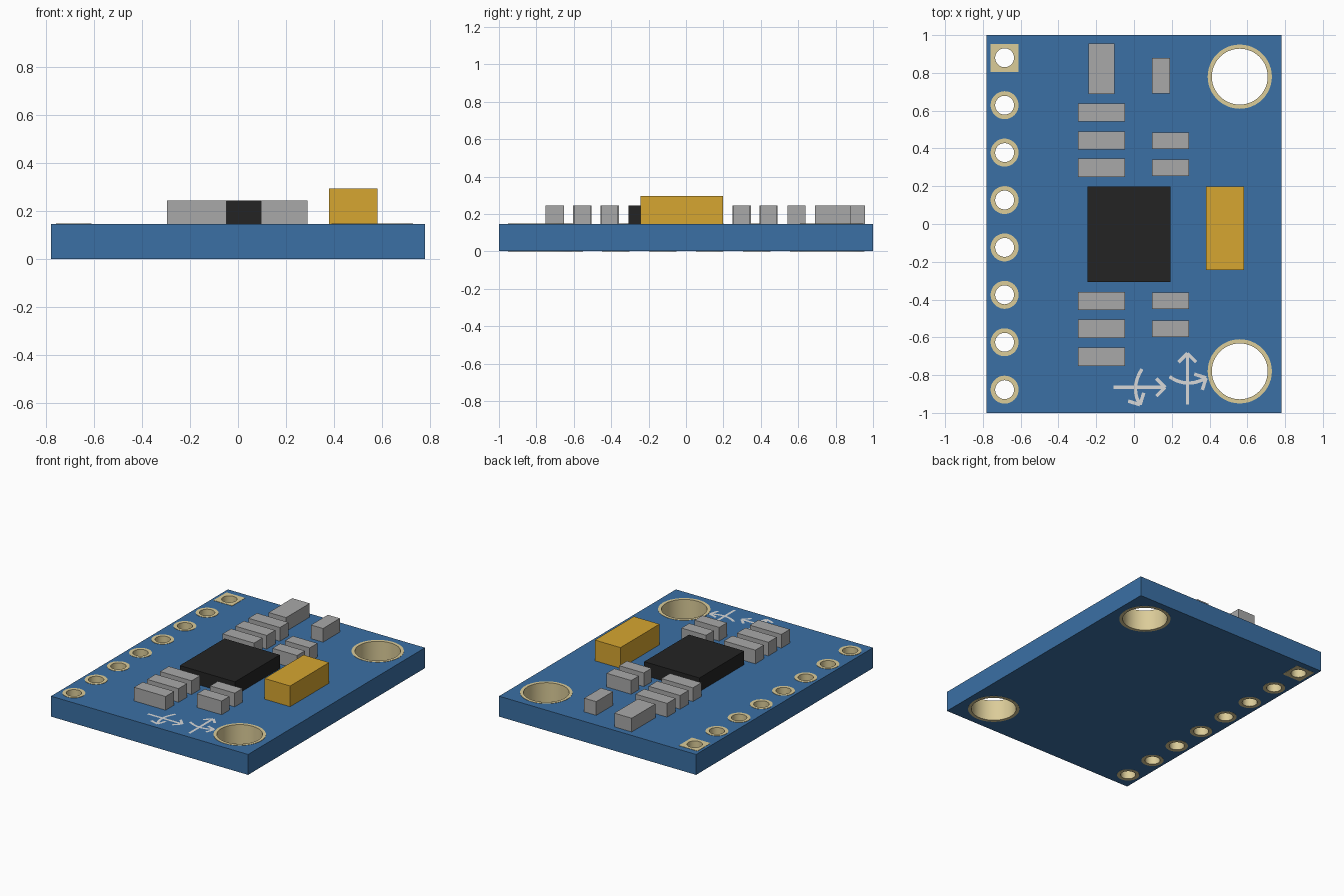
import bpy, bmesh, math
from mathutils import Vector

if "Cube" in bpy.data.objects:
    bpy.data.objects.remove(bpy.data.objects["Cube"], do_unlink=True)


def material(name, srgb):
    col = [((c + 0.055) / 1.055) ** 2.4 for c in srgb] + [1]
    m = bpy.data.materials.new(name)
    m.use_nodes = True
    m.diffuse_color = col
    m.node_tree.nodes["Principled BSDF"].inputs["Base Color"].default_value = col
    return m


BLUE = material("board blue", (0.23, 0.44, 0.645))
TAN = material("pad tan", (0.86, 0.80, 0.60))
GREY = material("component grey", (0.66, 0.66, 0.66))
BLACK = material("chip black", (0.14, 0.14, 0.14))
GOLD = material("capacitor gold", (0.84, 0.65, 0.19))
WHITE = material("marking white", (0.85, 0.85, 0.85))
TOP = 0.147


def finish(name, bm, mat):
    bmesh.ops.recalc_face_normals(bm, faces=bm.faces)
    me = bpy.data.meshes.new(name)
    bm.to_mesh(me)
    bm.free()
    me.materials.append(mat)
    ob = bpy.data.objects.new(name, me)
    bpy.context.collection.objects.link(ob)
    return ob


def box(name, x0, x1, y0, y1, z0, z1, mat):
    bm = bmesh.new()
    bmesh.ops.create_cube(bm, size=1)
    for v in bm.verts:
        v.co = ((x0 + x1) / 2 + v.co.x * (x1 - x0),
                (y0 + y1) / 2 + v.co.y * (y1 - y0),
                (z0 + z1) / 2 + v.co.z * (z1 - z0))
    return finish(name, bm, mat)


def loft(bm, x, y, profile, n, square=False):
    """Closed tube around a vertical axis; the outer wall may be square."""
    rings = []
    for r, z, outer in profile:
        ring = []
        for i in range(n):
            c, s = math.cos(math.tau * i / n), math.sin(math.tau * i / n)
            k = r / max(abs(c), abs(s)) if square and outer else r
            ring.append(bm.verts.new((x + k * c, y + k * s, z)))
        rings.append(ring)
    for a, b in zip(rings, rings[1:] + rings[:1]):
        for i in range(n):
            j = (i + 1) % n
            bm.faces.new((a[i], a[j], b[j], b[i]))


# Hole layout: x, y, hole radius, pad radius, square pad
holes = [(-0.685, 0.88 - 0.251 * i, 0.05, 0.074, i == 0) for i in range(8)]
holes += [(0.56, s * 0.78, 0.148, 0.17, False) for s in (1, -1)]

# Board with drilled holes
board = box("board", -0.78, 0.78, -1, 1, 0.001, TOP, BLUE)
bm = bmesh.new()
for x, y, r, pad, sq in holes:
    made = bmesh.ops.create_cone(bm, cap_ends=True, segments=48, radius1=r + 0.008,
                                 radius2=r + 0.008, depth=1)
    bmesh.ops.translate(bm, verts=made["verts"], vec=(x, y, 0))
cutter = finish("drill_cutter", bm, BLUE)
cutter.hide_render = True
mod = board.modifiers.new("drill", "BOOLEAN")
mod.operation = "DIFFERENCE"
mod.solver = "EXACT"
mod.object = cutter
bpy.context.view_layer.objects.active = board
bpy.ops.object.modifier_apply(modifier=mod.name)
bpy.data.objects.remove(cutter, do_unlink=True)

# Plated holes: a lined bore with a thin flange on both faces
for i, (x, y, r, pad, sq) in enumerate(holes):
    bm = bmesh.new()
    w = r + 0.008
    loft(bm, x, y, [(r, 0, False), (pad, 0, True), (pad, 0.001, True), (w, 0.001, False),
                    (w, TOP, False), (pad, TOP, True), (pad, TOP + 0.002, True),
                    (r, TOP + 0.002, False)], 48, sq)
    ob = finish("pin_pad_%d" % (i + 1) if i < 8 else "mounting_hole_%d" % (i - 7), bm, TAN)
    bpy.ops.object.select_all(action="DESELECT")
    ob.select_set(True)
    bpy.context.view_layer.objects.active = ob
    bpy.ops.object.shade_smooth_by_angle(angle=math.radians(30))

# Main chip and capacitor
box("main_chip", -0.245, 0.192, -0.308, 0.198, TOP, 0.245, BLACK)
box("gold_capacitor", 0.38, 0.583, -0.243, 0.198, TOP, 0.295, GOLD)

# Small grey components, by column
columns = {
    "left_row": (-0.297, -0.048, 0.097, (0.59, 0.442, 0.298, -0.408, -0.555, -0.702)),
    "right_row": (0.095, 0.29, 0.088, (0.44, 0.298, -0.407, -0.555)),
    "large_end": (-0.24, -0.102, 0.267, (0.823,)),
    "small_end": (0.095, 0.19, 0.19, (0.785,)),
}
for name, (x0, x1, depth, ys) in columns.items():
    for i, y in enumerate(ys):
        box("%s_component_%d" % (name, i + 1), x0, x1, y - depth / 2, y + depth / 2,
            TOP, 0.245, GREY)


# Painted direction arrows: flat strips following a path
def strip(bm, pts, w=0.018):
    pts = [Vector(p) for p in pts]
    pairs = []
    for i, p in enumerate(pts):
        d = (pts[min(i + 1, len(pts) - 1)] - pts[max(i - 1, 0)]).normalized()
        n = Vector((-d.y, d.x)) * w / 2
        pairs.append([bm.verts.new((*(p + s * n), TOP + 0.002)) for s in (1, -1)])
    for a, b in zip(pairs, pairs[1:]):
        bm.faces.new((a[0], a[1], b[1], b[0]))


def arrow(name, start, mid, end, head=0.066):
    a, m, b = Vector(start), Vector(mid), Vector(end)
    ctrl = 2 * m - (a + b) / 2
    path = [a * (1 - t) ** 2 + ctrl * 2 * t * (1 - t) + b * t * t
            for t in (i / 10 for i in range(11))]
    bm = bmesh.new()
    strip(bm, path)
    back = (path[-2] - b).normalized() * head
    ends = []
    for s in (1, -1):
        c, k = math.cos(math.pi / 4), s * math.sin(math.pi / 4)
        ends.append(b + Vector((back.x * c - back.y * k, back.x * k + back.y * c)))
    for e in ends:
        strip(bm, [e, b])
    ob = finish(name, bm, WHITE)
    for p in ob.data.polygons:
        if p.normal.z < 0:
            p.flip()


arrow("side_arrow", (-0.108, -0.865), (0.028, -0.865), (0.165, -0.865))
arrow("side_turn_arrow", (0.042, -0.768), (0.008, -0.865), (0.032, -0.957))
arrow("forward_arrow", (0.283, -0.955), (0.283, -0.82), (0.283, -0.685))
arrow("forward_turn_arrow", (0.188, -0.808), (0.283, -0.842), (0.382, -0.815))
